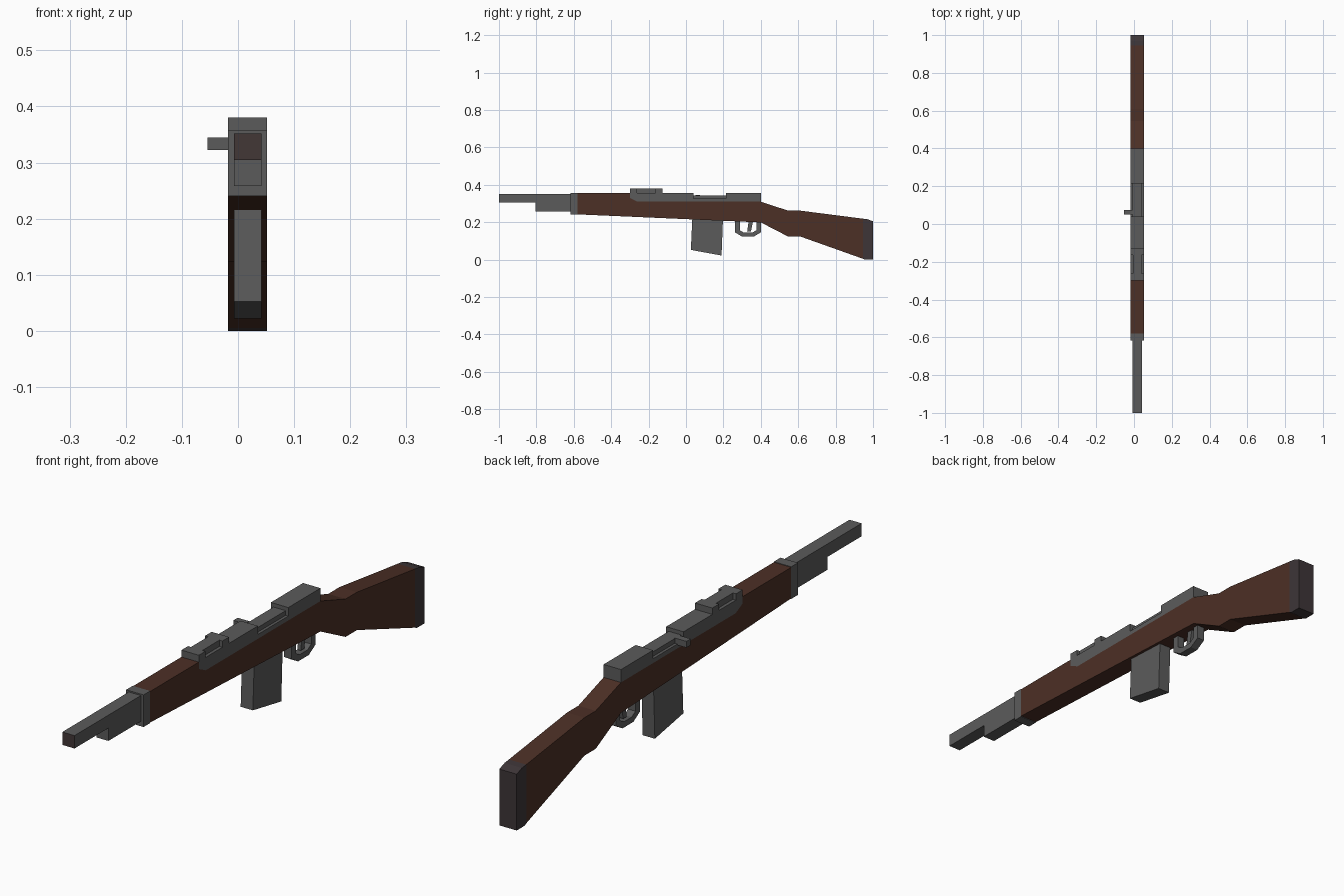
import bpy
import bmesh

cube = bpy.data.objects.get("Cube")
if cube:
    bpy.data.objects.remove(cube, do_unlink=True)

MID = 0.017          # centre plane of the rifle; the bolt handle sticks out on one side
WIDE, SLIM = 0.07, 0.049


def material(name, rgb):
    m = bpy.data.materials.new(name)
    m.use_nodes = True
    m.diffuse_color = (*rgb, 1)
    bsdf = m.node_tree.nodes["Principled BSDF"]
    bsdf.inputs["Base Color"].default_value = (*rgb, 1)
    bsdf.inputs["Roughness"].default_value = 0.8
    return m


steel = material("grey steel", (0.105, 0.105, 0.105))
wood = material("brown wood", (0.073, 0.029, 0.019))
rubber = material("dark butt plate", (0.047, 0.036, 0.039))
bore = material("dark muzzle", (0.055, 0.038, 0.037))


def extrude(name, profile, width, mat, mid=MID):
    """Extrude a (y, z) side profile symmetrically about x = mid."""
    bm = bmesh.new()
    face = bm.faces.new([bm.verts.new((mid - width / 2, y, z)) for y, z in profile])
    out = bmesh.ops.extrude_face_region(bm, geom=[face])
    verts = [v for v in out["geom"] if isinstance(v, bmesh.types.BMVert)]
    bmesh.ops.translate(bm, verts=verts, vec=(width, 0, 0))
    bmesh.ops.recalc_face_normals(bm, faces=bm.faces[:])
    mesh = bpy.data.meshes.new(name)
    bm.to_mesh(mesh)
    bm.free()
    mesh.materials.append(mat)
    obj = bpy.data.objects.new(name, mesh)
    bpy.context.scene.collection.objects.link(obj)
    return obj


def block(name, y0, y1, z0, z1, width, mat, mid=MID):
    return extrude(name, [(y0, z0), (y1, z0), (y1, z1), (y0, z1)], width, mat, mid)


# Wooden stock, stepped down under the receiver
extrude("stock", [
    (-0.58, 0.355), (-0.3, 0.355), (-0.3, 0.33), (-0.26, 0.31), (0.4, 0.31),
    (0.545, 0.262), (0.61, 0.262), (0.945, 0.219),
    (0.945, 0.005), (0.61, 0.124), (0.545, 0.124), (0.4, 0.199), (-0.58, 0.242),
], WIDE, wood)
extrude("butt_plate", [(0.945, 0.219), (0.97, 0.216), (1.0, 0.205), (1.0, 0.0),
                       (0.955, 0.0), (0.945, 0.005)], WIDE, rubber)

# Barrel group
barrel = block("barrel", -1.0, -0.6, 0.305, 0.352, SLIM, steel)
barrel.data.materials.append(bore)
for p in barrel.data.polygons:
    if p.normal.y < -0.9:
        p.material_index = 1
block("gas_tube", -0.805, -0.6, 0.258, 0.306, SLIM, steel)
block("front_band", -0.618, -0.58, 0.24, 0.357, WIDE, steel)

# Receiver with an open bolt slot
extrude("receiver", [
    (-0.3, 0.357), (0.04, 0.357), (0.04, 0.326), (0.215, 0.326), (0.215, 0.357),
    (0.4, 0.357), (0.4, 0.31), (-0.26, 0.31), (-0.3, 0.33),
], WIDE, steel)
block("bolt", 0.04, 0.215, 0.326, 0.343, SLIM, steel)
block("bolt_handle", 0.05, 0.075, 0.322, 0.345, 0.047, steel, mid=-0.0305)

# Sight rail: two wide ends joined by a narrow bridge
for name, y0 in (("front_rail_end", -0.3), ("rear_rail_end", -0.164)):
    block(name, y0, y0 + 0.038, 0.357, 0.38, WIDE, steel)
block("rail_bridge", -0.262, -0.164, 0.357, 0.38, 0.046, steel)

# Magazine with a sloped floor
extrude("magazine", [(0.034, 0.225), (0.198, 0.225), (0.19, 0.022), (0.026, 0.052)],
        SLIM, steel)

# Trigger guard loop and trigger
outer = [(0.262, 0.21), (0.262, 0.146), (0.3, 0.123),
         (0.362, 0.123), (0.4, 0.146), (0.4, 0.199)]
inner = [(0.376, 0.205), (0.376, 0.157), (0.354, 0.144),
         (0.31, 0.144), (0.288, 0.157), (0.288, 0.21)]
extrude("trigger_guard", outer + inner, 0.03, steel)
extrude("trigger", [(0.335, 0.205), (0.358, 0.205), (0.347, 0.15), (0.327, 0.15)],
        0.014, steel)
